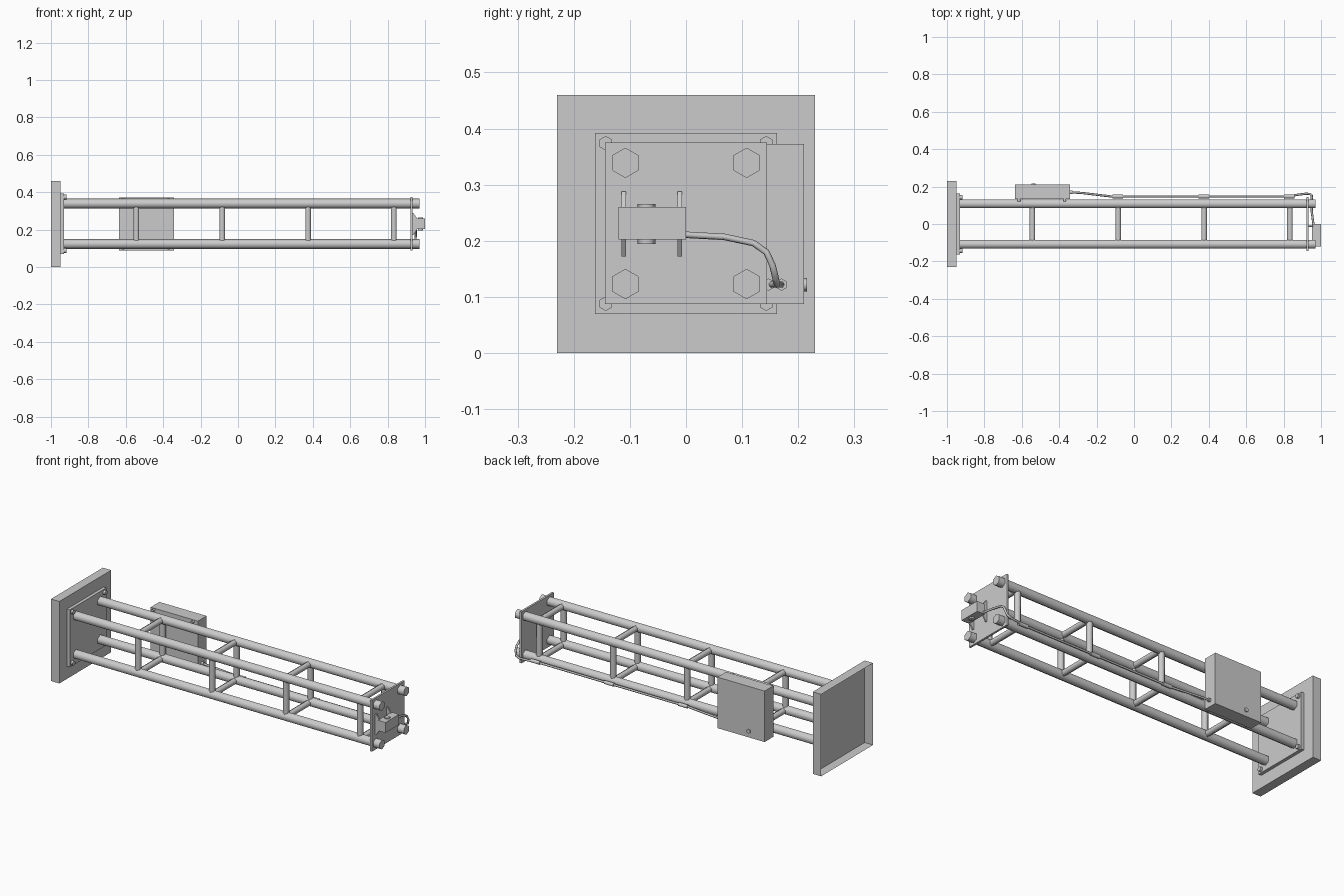
import bpy
import bmesh
import math
from mathutils import Vector

if "Cube" in bpy.data.objects:
    bpy.data.objects.remove(bpy.data.objects["Cube"])

steel = bpy.data.materials.new("grey_steel")
steel.use_nodes = True
steel.diffuse_color = (0.6, 0.6, 0.6, 1)
steel.node_tree.nodes["Principled BSDF"].inputs["Base Color"].default_value = (0.6, 0.6, 0.6, 1)

MID = 0.231      # height of the truss axis
HALF = 0.108     # rail offset from the axis


def finish(name, bm, smooth=False):
    mesh = bpy.data.meshes.new(name)
    bmesh.ops.recalc_face_normals(bm, faces=bm.faces)
    bm.to_mesh(mesh)
    bm.free()
    mesh.materials.append(steel)
    obj = bpy.data.objects.new(name, mesh)
    bpy.context.collection.objects.link(obj)
    if smooth:
        bpy.ops.object.select_all(action="DESELECT")
        obj.select_set(True)
        bpy.context.view_layer.objects.active = obj
        bpy.ops.object.shade_smooth_by_angle(angle=math.radians(65))
    return obj


def box(name, low, high, open_left=False):
    low, high = Vector(low), Vector(high)
    bm = bmesh.new()
    bmesh.ops.create_cube(bm, size=1)
    for v in bm.verts:
        v.co = (low + high) / 2 + v.co * (high - low)
    if open_left:
        face = min(bm.faces, key=lambda f: f.calc_center_median().x)
        bmesh.ops.delete(bm, geom=[face], context="FACES_ONLY")
    return finish(name, bm)


def rod(name, start, end, radius, sides=6):
    start, end = Vector(start), Vector(end)
    axis = end - start
    bm = bmesh.new()
    bmesh.ops.create_cone(bm, cap_ends=True, segments=sides, radius1=radius,
                          radius2=radius, depth=axis.length)
    turn = axis.to_track_quat("Z", "Y")
    for v in bm.verts:
        v.co = (start + end) / 2 + turn @ v.co
    return finish(name, bm, True)


def plate(name, outline, y, thickness):
    # Extrude an x-z outline along y
    bm = bmesh.new()
    face = bm.faces.new([bm.verts.new((x, y, z)) for x, z in outline])
    grown = bmesh.ops.extrude_face_region(bm, geom=[face])["geom"]
    for v in grown:
        if isinstance(v, bmesh.types.BMVert):
            v.co.y += thickness
    return finish(name, bm)


corners = [(sy, sz) for sy in (-1, 1) for sz in (-1, 1)]

# Wall base, open at its far side, and mounting flange
box("base_block", (-1, -0.23, 0), (-0.948, 0.23, 0.46), open_left=True)
box("base_flange", (-0.948, -0.162, 0.07), (-0.93, 0.162, 0.392))
for sy, sz in corners:
    y, z = sy * 0.143, MID + sz * 0.143
    rod("flange_bolt", (-0.935, y, z), (-0.918, y, z), 0.013)

# Four long rails and the end plate they pass through
for sy, sz in corners:
    y, z = sy * HALF, MID + sz * HALF
    rod("long_rail", (-0.94, y, z), (0.97, y, z), 0.027)
box("end_plate", (0.921, -0.144, 0.087), (0.932, 0.144, 0.375))

# Square frames of cross struts
for i in range(4):
    x = -0.543 + i * 0.459
    for s in (-1, 1):
        rod("upright_strut", (x, s * HALF, MID - HALF), (x, s * HALF, MID + HALF), 0.017)
        rod("level_strut", (x, -HALF, MID + s * HALF), (x, HALF, MID + s * HALF), 0.017)

# Control cabinet with its mounting bolts and cable gland
box("control_cabinet", (-0.635, 0.133, 0.087), (-0.342, 0.21, 0.373))
for x in (-0.615, -0.37):
    for sz in (-1, 1):
        z = MID + sz * 0.133
        rod("cabinet_bolt", (x, 0.119, z), (x, 0.14, z), 0.008)
rod("cabinet_knob", (-0.538, 0.205, 0.122), (-0.538, 0.216, 0.122), 0.012)
rod("cable_gland", (-0.35, 0.17, 0.122), (-0.33, 0.17, 0.122), 0.011)

# Signal cable from the cabinet along a rail to the sensor
path = [(-0.34, 0.17, 0.122), (-0.27, 0.165, 0.122), (-0.12, 0.147, 0.122),
        (0.82, 0.147, 0.122), (0.88, 0.157, 0.122), (0.92, 0.162, 0.122),
        (0.942, 0.16, 0.132), (0.95, 0.154, 0.157), (0.95, 0.143, 0.18),
        (0.95, 0.12, 0.196), (0.95, 0.068, 0.207), (0.96, -0.005, 0.211)]
curve = bpy.data.curves.new("signal_cable", "CURVE")
curve.dimensions = "3D"
curve.bevel_depth = 0.006
curve.bevel_resolution = 1
curve.use_fill_caps = True
line = curve.splines.new("POLY")
line.points.add(len(path) - 1)
for point, co in zip(line.points, path):
    point.co = (*co, 1)
curve.materials.append(steel)
bpy.context.collection.objects.link(bpy.data.objects.new("signal_cable", curve))
for i in range(3):
    x = -0.087 + i * 0.459
    rod("cable_clip", (x - 0.028, 0.147, 0.122), (x + 0.028, 0.147, 0.122), 0.011)

# Sensor head on two side brackets with a pivot pin
box("sensor_head", (0.952, -0.12, 0.202), (1, 0, 0.26))
bracket = [(0.93, 0.172), (0.938, 0.172), (0.958, 0.202), (0.958, 0.26),
           (0.938, 0.288), (0.93, 0.288)]
for y in (-0.115, -0.015):
    plate("sensor_bracket", bracket, y, 0.008)
rod("sensor_pin", (0.976, -0.07, 0.194), (0.976, -0.07, 0.266), 0.016)
